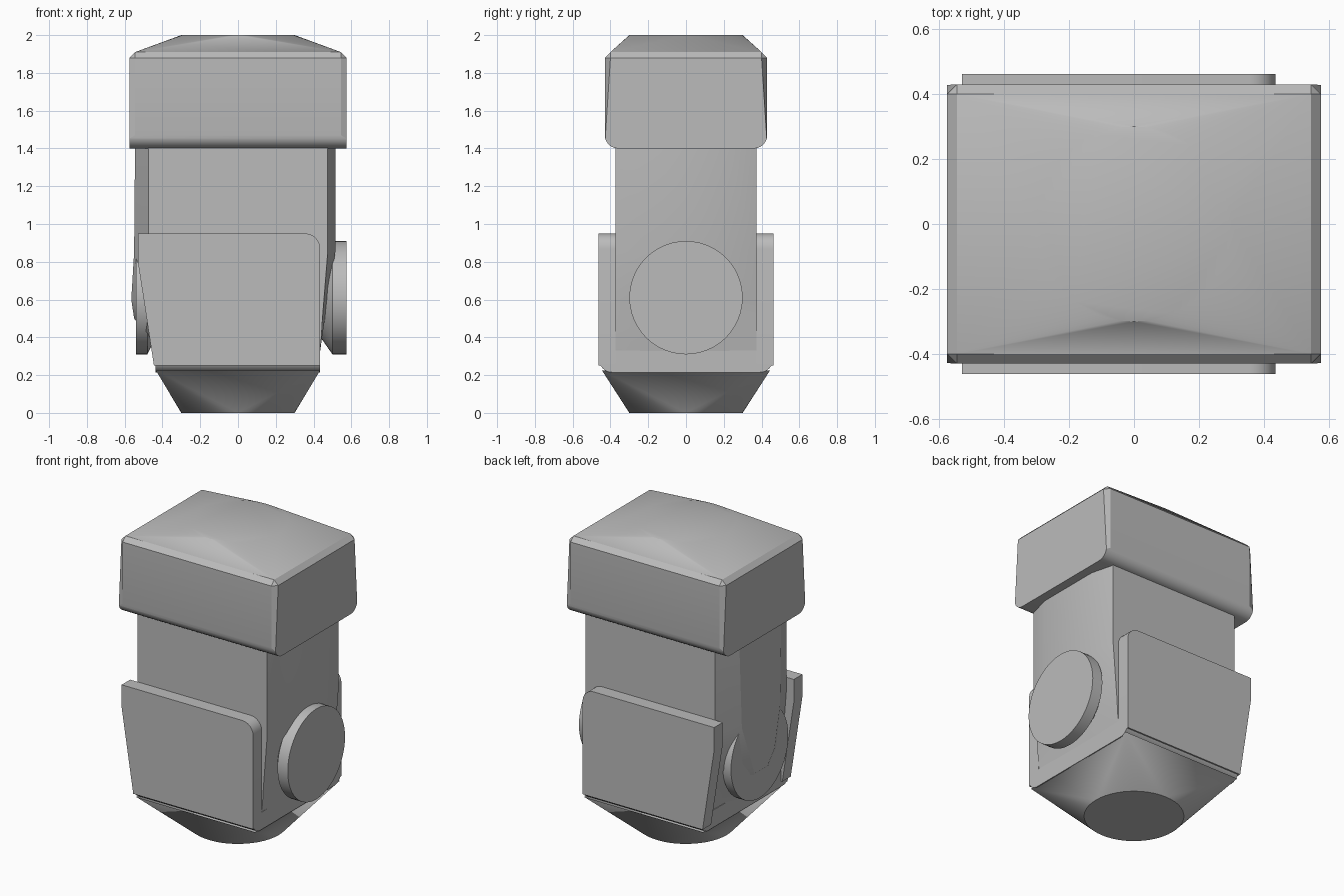
import bpy, bmesh, math
from mathutils import Vector

cube = bpy.data.objects.get("Cube")
if cube:
    bpy.data.objects.remove(cube, do_unlink=True)

grey = bpy.data.materials.new("light_grey")
grey.use_nodes = True
COLOUR = (0.5, 0.5, 0.5, 1)
grey.diffuse_color = COLOUR
grey.node_tree.nodes["Principled BSDF"].inputs["Base Color"].default_value = COLOUR


def finish(bm, name, angle=30):
    bmesh.ops.recalc_face_normals(bm, faces=bm.faces)
    mesh = bpy.data.meshes.new(name)
    bm.to_mesh(mesh)
    bm.free()
    mesh.materials.append(grey)
    obj = bpy.data.objects.new(name, mesh)
    bpy.context.collection.objects.link(obj)
    bpy.ops.object.select_all(action="DESELECT")
    obj.select_set(True)
    bpy.context.view_layer.objects.active = obj
    bpy.ops.object.shade_smooth_by_angle(angle=math.radians(angle))
    return obj


def box(bm, lo, hi):
    verts = bmesh.ops.create_cube(bm, size=1)["verts"]
    for v in verts:
        v.co = Vector([(a + b) / 2 + c * (b - a) for a, b, c in zip(lo, hi, v.co)])


def bevel(bm, rule, offset, segments):
    edges = [e for e in bm.edges if rule(*[v.co for v in e.verts])]
    bmesh.ops.bevel(bm, geom=edges, offset=offset, segments=segments,
                    profile=0.5, affect="EDGES")


def loft(bm, rings):
    loops = [[bm.verts.new(p) for p in ring] for ring in rings]
    n = len(loops[0])
    for a, b in zip(loops, loops[1:]):
        for i in range(n):
            j = (i + 1) % n
            bm.faces.new((a[i], a[j], b[j], b[i]))
    bm.faces.new(loops[0])
    bm.faces.new(loops[-1])


def rectangle_to_circle(name, half_x, half_y, z_rect, radius, z_circle, steps=12):
    """Four corner fans joined by triangles, closed with a round face."""
    bm = bmesh.new()
    corners = [bm.verts.new((sx * half_x, sy * half_y, z_rect))
               for sx, sy in ((1, 1), (-1, 1), (-1, -1), (1, -1))]
    count = steps * 4
    ring = [bm.verts.new((radius * math.cos(math.tau * i / count),
                          radius * math.sin(math.tau * i / count), z_circle))
            for i in range(count)]
    for q in range(4):
        for i in range(q * steps, (q + 1) * steps):
            bm.faces.new((corners[q], ring[i], ring[(i + 1) % count]))
        bm.faces.new((corners[q], corners[(q + 1) % 4], ring[(q + 1) * steps % count]))
    bm.faces.new(ring)
    return finish(bm, name)


# Head block: rounded lower front and back edges, chamfered sides and rim
bm = bmesh.new()
box(bm, (-0.575, -0.43, 1.4), (0.575, 0.43, 1.91))
bevel(bm, lambda a, b: max(a.z, b.z) < 1.41 and abs(a.y - b.y) < 0.01, 0.07, 6)
bevel(bm, lambda a, b: min(a.z, b.z) > 1.9 or abs(a.z - b.z) > 0.3, 0.03, 1)
finish(bm, "head_block", 25)
rectangle_to_circle("head_cap", 0.545, 0.40, 1.91, 0.3, 2.0)

# Neck: box with bulging sides, tapering down inside the fork
bm = bmesh.new()
rings = []
# height, corner x, right bulge x, left bulge x, left bulge half width
for z, cx, right, left, w in ((1.42, 0.475, 0.515, 0.545, 0.22),
                              (0.85, 0.475, 0.515, 0.55, 0.20),
                              (0.60, 0.455, 0.475, 0.565, 0.12),
                              (0.50, 0.447, 0.46, 0.55, 0.07),
                              (0.38, 0.44, 0.442, 0.46, 0.04),
                              (0.25, 0.42, 0.425, 0.425, 0.04)):
    rings.append([Vector((x, y, z)) for x, y in (
        (cx, -0.372), (right, -0.22), (right, 0.22), (cx, 0.372),
        (-cx, 0.372), (-left, w), (-left, -w), (-cx, -0.372))])
loft(bm, rings)
finish(bm, "neck", 20)

# Fork arms: mirrored plates with one rounded top corner and a slanted edge
outline = [(-0.445, 0.25), (-0.53, 0.8), (-0.53, 0.95)]
outline += [(0.355 + 0.08 * math.sin(t * math.pi / 12),
             0.87 + 0.08 * math.cos(t * math.pi / 12)) for t in range(7)]
outline.append((0.435, 0.25))
for side, name in ((-1, "front_fork_arm"), (1, "back_fork_arm")):
    bm = bmesh.new()
    loft(bm, [[Vector((x, side * y, z)) for x, z in outline] for y in (0.373, 0.462)])
    finish(bm, name)

# Fork base: rounded underneath along the front and back
bm = bmesh.new()
box(bm, (-0.437, -0.4615, 0.215), (0.435, 0.4615, 0.33))
bevel(bm, lambda a, b: max(a.z, b.z) < 0.22 and abs(a.y - b.y) < 0.01, 0.07, 6)
finish(bm, "fork_base")
rectangle_to_circle("foot", 0.435, 0.445, 0.225, 0.3, 0)

# Pivot discs: flat caps with a conical back
for name, profile in (("right_side_disc", ((0.43, 0.2), (0.5, 0.3), (0.575, 0.3))),
                      ("left_side_disc", ((-0.43, 0.2), (-0.48, 0.3), (-0.54, 0.3)))):
    bm = bmesh.new()
    loft(bm, [[Vector((x, r * math.cos(math.tau * i / 48),
                       0.61 + r * math.sin(math.tau * i / 48))) for i in range(48)]
              for x, r in profile])
    finish(bm, name)
bpy.data.objects["right_side_disc"].name = "disc_plus_x"
bpy.data.objects["left_side_disc"].name = "disc_minus_x"
bpy.data.objects["disc_plus_x"].name = "left_disc"
bpy.data.objects["disc_minus_x"].name = "right_disc"
